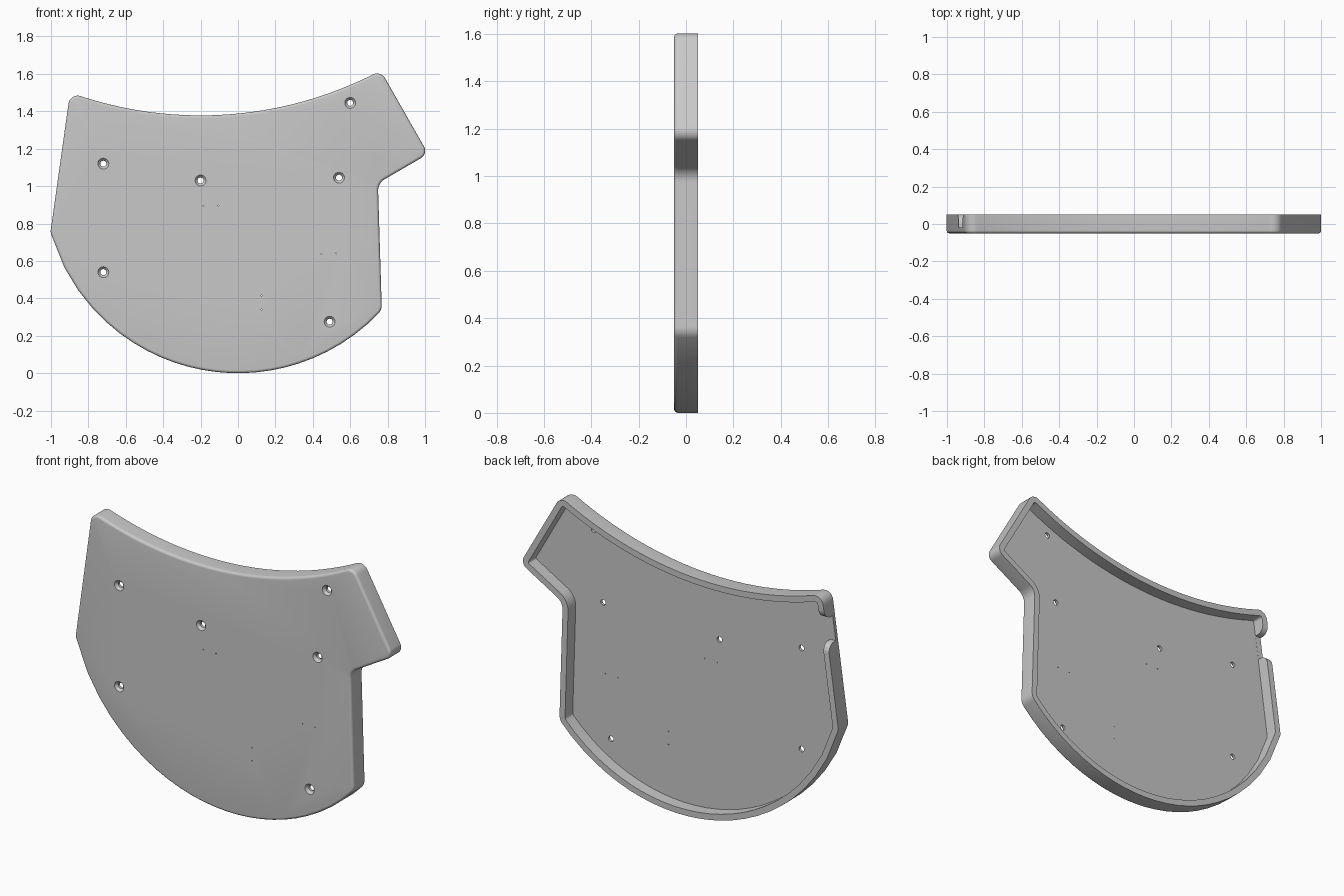
import bpy, bmesh
from math import sin, cos, pi, sqrt, tan
from mathutils import Vector

cube = bpy.data.objects.get("Cube")
if cube:
    bpy.data.objects.remove(cube)

BACK, FRONT, FLOOR = 0.05, -0.05, -0.02
WALL, EDGE = 0.035, 0.015


def loft(bm, rings):
    """Closed solid through a list of equal-length rings."""
    loops = [[bm.verts.new(p) for p in ring] for ring in rings]
    n = len(loops[0])
    for a, b in zip(loops, loops[1:]):
        for i in range(n):
            j = (i + 1) % n
            bm.faces.new((a[i], a[j], b[j], b[i]))
    bm.faces.new(loops[0][::-1])
    bm.faces.new(loops[-1])


def finish(name, bm):
    bmesh.ops.recalc_face_normals(bm, faces=bm.faces)
    mesh = bpy.data.meshes.new(name)
    bm.to_mesh(mesh)
    bm.free()
    obj = bpy.data.objects.new(name, mesh)
    bpy.context.collection.objects.link(obj)
    return obj


def fillet(prev, corner, nxt, r, steps=8):
    """Round one corner with a tangent arc."""
    a, b = (prev - corner).normalized(), (nxt - corner).normalized()
    half = a.angle(b) / 2
    t = r / tan(half)
    centre = corner + (a + b).normalized() * (r / sin(half))
    start, end = corner + a * t - centre, corner + b * t - centre
    sweep = pi - 2 * half
    return [centre + (start * sin(sweep * (1 - k / steps)) + end * sin(sweep * k / steps))
            / sin(sweep) for k in range(steps + 1)]


def inset(points, d):
    """Offset a counter-clockwise outline inwards."""
    out = []
    for i, p in enumerate(points):
        a = (p - points[i - 1]).normalized()
        b = (points[(i + 1) % len(points)] - p).normalized()
        na, nb = Vector((-a.y, a.x)), Vector((-b.y, b.x))
        out.append(p + (na + nb) * (d / (1 + na.dot(nb))))
    return out


# Outline in x, z: corners carry a fillet radius, arc points have none
def low(x):
    return 1.045 - sqrt(1.045 ** 2 - x * x)


def top(x):
    return 1.378 + 2.05 - sqrt(2.05 ** 2 - (x + 0.2) ** 2)


def arc(f, x0, x1, n=24):
    xs = [x0 + (x1 - x0) * k / n for k in range(1, n)]
    return [(x, f(x), 0) for x in xs]


L, R, TL, TR = -1.003, 0.769, -0.898, 0.763
outline = [(L, low(L), 0.05)] + arc(low, L, R) + [
    (R, low(R), 0.06), (0.748, 1.016, 0.07), (1.017, 1.172, 0.045),
    (TR, top(TR), 0.05)] + arc(top, TR, TL) + [(TL, top(TL), 0.05)]
pts = [Vector(p[:2]) for p in outline]
path = []
for i, (x, z, r) in enumerate(outline):
    path += fillet(pts[i - 1], pts[i], pts[(i + 1) % len(pts)], r) if r else [pts[i]]


def ring(d, y):
    return [(p.x, y, p.y) for p in inset(path, d)]


# Tray: rounded front edge, outer wall, rim, inner wall, floor
bm = bmesh.new()
rings = []
for k in range(6):
    a = k / 5 * pi / 2
    rings.append(ring(EDGE * (1 - sin(a)), FRONT + EDGE * (1 - cos(a))))
rings += [ring(0, BACK), ring(WALL, BACK), ring(WALL, FLOOR)]
loft(bm, rings)
tray = finish("cover_tray", bm)

# Countersunk screw holes and tiny pin holes
bm = bmesh.new()


def hole(x, z, profile, n):
    loft(bm, [[(x + r * cos(2 * pi * k / n), y, z + r * sin(2 * pi * k / n))
               for k in range(n)] for r, y in profile])


for x, z in [(-0.72, 1.12), (-0.72, 0.54), (-0.2, 1.03),
             (0.54, 1.045), (0.6, 1.445), (0.49, 0.275)]:
    hole(x, z, [(0.032, -0.053), (0.016, -0.035), (0.016, 0)], 24)
for x, z in [(-0.185, 0.895), (-0.105, 0.895), (0.445, 0.638),
             (0.525, 0.64), (0.125, 0.415), (0.125, 0.34)]:
    hole(x, z, [(0.003, -0.06), (0.003, 0)], 8)
hole_cutter = finish("hole_cutter", bm)

# Cable gap in the side wall, with rounded wall ends
bm = bmesh.new()
r, mid, half = 0.05, 1.29, 0.07
side = [(FLOOR + 0.0005, half)]
for k in range(9):
    a = k / 8 * pi / 2
    side.append((BACK - r + r * sin(a), half + r - r * cos(a)))
side.append((BACK + 0.02, half + r))
profile = [(y, mid + h) for y, h in side] + [(y, mid - h) for y, h in side[::-1]]
loft(bm, [[(x, y, z) for y, z in profile] for x in (-1.05, -0.875)])
gap_cutter = finish("gap_cutter", bm)

bpy.context.view_layer.objects.active = tray
tray.select_set(True)
for cutter in (hole_cutter, gap_cutter):
    cutter.hide_render = True
    mod = tray.modifiers.new(cutter.name, "BOOLEAN")
    mod.operation, mod.solver, mod.object = "DIFFERENCE", "EXACT", cutter
    bpy.ops.object.modifier_apply(modifier=mod.name)
    bpy.data.objects.remove(cutter)

# Plain grey material
grey = bpy.data.materials.new("plain_grey")
grey.use_nodes = True
colour = (0.58, 0.58, 0.58, 1)
grey.diffuse_color = colour
grey.node_tree.nodes["Principled BSDF"].inputs["Base Color"].default_value = colour
tray.data.materials.clear()
tray.data.materials.append(grey)
bpy.ops.object.shade_smooth_by_angle(angle=pi / 6)
